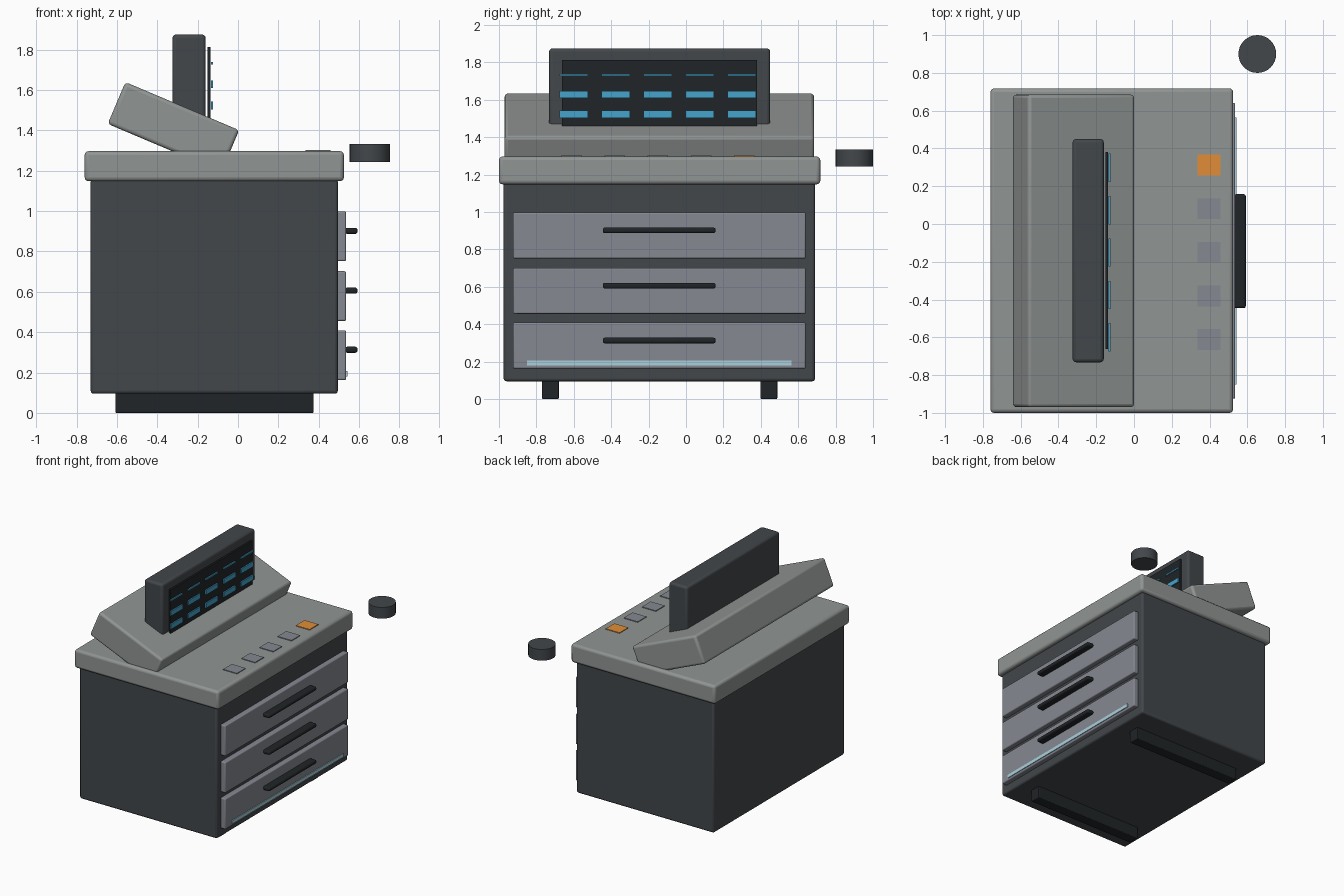
import bpy
from mathutils import Matrix

if "Cube" in bpy.data.objects:
    bpy.data.objects.remove(bpy.data.objects["Cube"])


def material(name, r, g, b):
    m = bpy.data.materials.new(name)
    m.diffuse_color = (r, g, b, 1)
    m.use_nodes = True
    m.node_tree.nodes["Principled BSDF"].inputs["Base Color"].default_value = m.diffuse_color
    return m


DARK = material("dark_grey", .055, .063, .07)
LIGHT = material("light_grey", .28, .30, .29)
PANEL = material("panel_grey", .24, .25, .29)
BLACK = material("black", .015, .018, .02)
BLUE = material("blue", .06, .37, .6)
ORANGE = material("orange", .75, .27, .04)
PALE = material("pale_blue", .4, .63, .72)


def finish(ob, name, mat, bevel):
    ob.name = name
    ob.data.materials.append(mat)
    if bevel:
        mod = ob.modifiers.new("bevel", 'BEVEL')
        mod.width = bevel
        mod.segments = 3
        bpy.ops.object.shade_smooth_by_angle()
    return ob


def box(name, x, y, z, mat, bevel=0.0):
    """Box from (min, max) ranges, with size baked into the mesh."""
    bpy.ops.mesh.primitive_cube_add(size=1, location=[(a + b) / 2 for a, b in (x, y, z)])
    ob = bpy.context.object
    ob.data.transform(Matrix.Diagonal([b - a for a, b in (x, y, z)] + [1]))
    return finish(ob, name, mat, bevel)


# Cabinet, counter and skids
box("cabinet", (-.73, .495), (-.975, .69), (.095, 1.16), DARK, .015)
box("countertop", (-.76, .525), (-1, .718), (1.148, 1.297), LIGHT, .02)
for side, y in (("front", -.725), ("back", .443)):
    box(side + "_skid", (-.607, .375), (y - .045, y + .045), (0, .11), BLACK, .006)

# Drawers with bar handles
for i, z in enumerate((.286, .579, .875)):
    box(f"drawer_{i + 1}", (.485, .536), (-.925, .64), (z - .123, z + .123), PANEL, .008)
    box(f"handle_{i + 1}", (.53, .592), (-.445, .158), (z + .012, z + .042), BLACK, .011)
box("light_strip", (.53, .542), (-.85, .565), (.18, .207), PALE)

# Tilted console
console = box("tilted_console", (-.626, -.014), (-.97, .685), (1.304, 1.529), LIGHT, .018)
console.rotation_euler.y = .4

# Monitor, screen and screen tiles
box("monitor", (-.325, -.16), (-.732, .45), (1.34, 1.875), DARK, .018)
box("screen", (-.152, -.137), (-.662, .38), (1.40, 1.812), BLACK)
for row, (z, h) in enumerate(((1.733, .012), (1.629, .038), (1.523, .04))):
    for col in range(5):
        y = -.6 + .2245 * col
        box(f"screen_tile_{row + 1}_{col + 1}", (-.134, -.124), (y - .075, y + .075),
            (z - h / 2, z + h / 2), BLUE)

# Counter buttons, the last one lit
for i in range(5):
    y = -.612 + .231 * i
    box(f"button_{i + 1}", (.335, .458), (y - .055, y + .055), (1.285, 1.303),
        ORANGE if i == 4 else PANEL)

# Separate round puck
bpy.ops.mesh.primitive_cylinder_add(vertices=32, radius=.1, depth=.09, location=(.653, .9, 1.288))
finish(bpy.context.object, "round_puck", DARK, 0)
bpy.ops.object.shade_smooth_by_angle()
